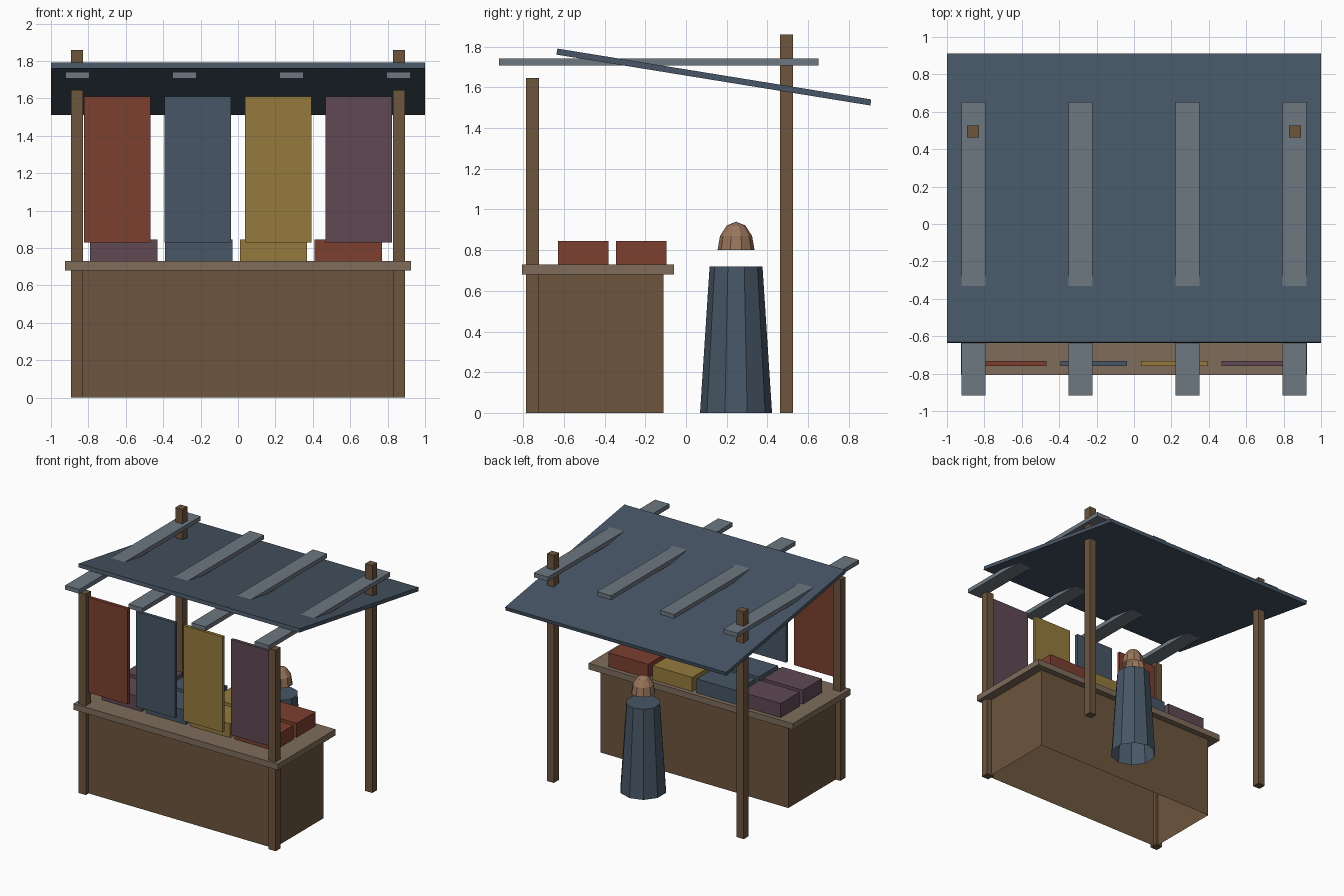
import bpy, bmesh, math
from mathutils import Matrix

if "Cube" in bpy.data.objects:
    bpy.data.objects.remove(bpy.data.objects["Cube"])


def mat(name, r, g, b):
    m = bpy.data.materials.new(name)
    m.diffuse_color = (r, g, b, 1)
    m.use_nodes = True
    m.node_tree.nodes["Principled BSDF"].inputs["Base Color"].default_value = m.diffuse_color
    return m


WOOD = mat("wood", 0.15, 0.09, 0.047)
TOP = mat("pale_wood", 0.21, 0.15, 0.105)
SLATE = mat("slate_cloth", 0.063, 0.094, 0.132)
GREY = mat("grey_slat", 0.155, 0.185, 0.22)
RED = mat("red_cloth", 0.2, 0.05, 0.029)
YELLOW = mat("yellow_cloth", 0.3, 0.195, 0.047)
PURPLE = mat("purple_cloth", 0.115, 0.066, 0.087)
SKIN = mat("skin", 0.32, 0.18, 0.105)
COLOURS = [PURPLE, SLATE, YELLOW, RED]


def finish(name, bm, material):
    me = bpy.data.meshes.new(name)
    bm.to_mesh(me)
    bm.free()
    me.materials.append(material)
    ob = bpy.data.objects.new(name, me)
    bpy.context.collection.objects.link(ob)
    return ob


def box(name, x, y, z, material, open_bottom=False):
    """Box from (min, max) ranges on each axis."""
    bm = bmesh.new()
    size = [r[1] - r[0] for r in (x, y, z)]
    mid = [(r[0] + r[1]) / 2 for r in (x, y, z)]
    bmesh.ops.create_cube(bm, size=1, matrix=Matrix.Translation(mid) @ Matrix.Diagonal((*size, 1)))
    if open_bottom:
        low = [f for f in bm.faces if f.normal.z < -0.5]
        bmesh.ops.delete(bm, geom=low, context='FACES_ONLY')
    return finish(name, bm, material)


def span(c, w):
    return (c - w / 2, c + w / 2)


def lathe(name, rings, centre, material, sides=10):
    """Faceted, bottom-open solid from (radius, z) rings; the last ring is capped."""
    bm = bmesh.new()
    prev = None
    for r, z in rings:
        if r == 0:
            tip = bm.verts.new((centre[0], centre[1], z))
            for i in range(sides):
                bm.faces.new((prev[i], prev[(i + 1) % sides], tip))
            return finish(name, bm, material)
        ring = []
        for i in range(sides):
            a = math.pi / 2 + 2 * math.pi * i / sides
            ring.append(bm.verts.new((centre[0] + r * math.cos(a), centre[1] + r * math.sin(a), z)))
        if prev:
            for i in range(sides):
                j = (i + 1) % sides
                bm.faces.new((prev[i], prev[j], ring[j], ring[i]))
        prev = ring
    bm.faces.new(prev)
    return finish(name, bm, material)


# Counter: hollow body and overhanging top
box("counter_body", (-0.85, 0.85), (-0.75, -0.11), (0, 0.69), WOOD, open_bottom=True)
box("counter_top", (-0.925, 0.925), (-0.806, -0.06), (0.68, 0.73), TOP)

# Posts, taller at the back
for side, s in (("left", -1), ("right", 1)):
    box(f"front_post_{side}", span(s * 0.86, 0.064), (-0.786, -0.722), (0, 1.645), WOOD)
    box(f"back_post_{side}", span(s * 0.86, 0.064), (0.463, 0.527), (0, 1.86), WOOD)

# Goods boxes, two rows of four
for i, m in enumerate(COLOURS):
    x = -0.61 + 0.4 * i
    box(f"goods_box_front_{i + 1}", span(x, 0.36), (-0.63, -0.382), (0.73, 0.845), m)
    box(f"goods_box_back_{i + 1}", span(x, 0.36), (-0.343, -0.095), (0.73, 0.845), m)

# Hanging cloth banners
for i, m in enumerate([RED, SLATE, YELLOW, PURPLE]):
    box(f"banner_{i + 1}", span(-0.645 + 0.43 * i, 0.356), (-0.76, -0.733), (0.83, 1.61), m)

# Level roof slats
for i in range(4):
    box(f"roof_slat_{i + 1}", span(-0.858 + 0.572 * i, 0.128), (-0.918, 0.652), (1.707, 1.742), GREY)

# Sloping awning
awning = box("awning", (-1, 1), span(0, 1.563), span(0, 0.03), SLATE)
awning.location = (0, 0.137, 1.651)
awning.rotation_euler.x = -math.radians(9.2)

# Stall keeper
KEEPER = (0.215, 0.246)
lathe("keeper_robe", [(0.177, 0), (0.13, 0.72)], KEEPER, SLATE)
dome = [(0.091 * math.cos(math.radians(a)), 0.8 + 0.14 * math.sin(math.radians(a))) for a in (0, 30, 60)]
lathe("keeper_head", dome + [(0, 0.94)], KEEPER, SKIN)
